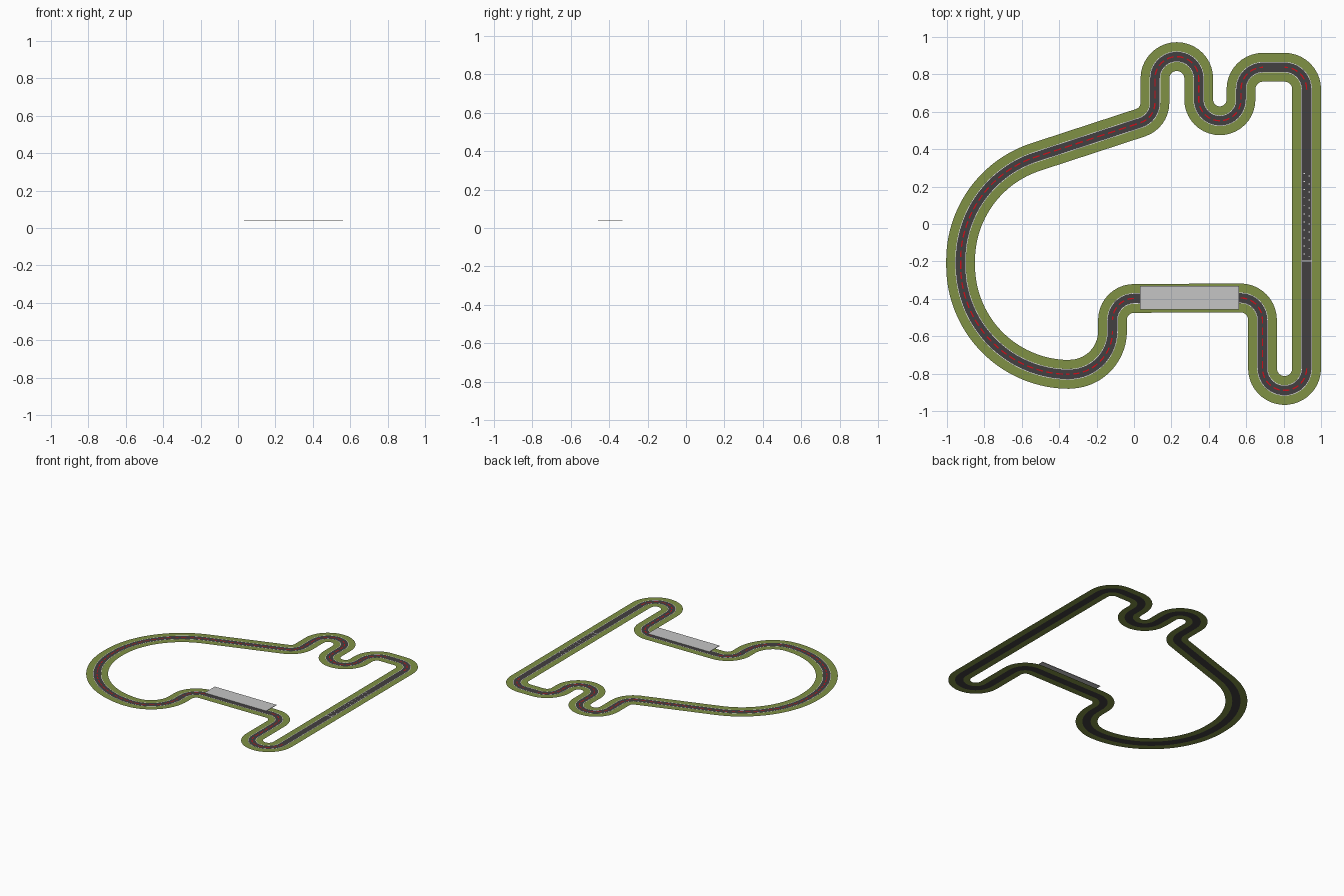
import bpy, math
from mathutils import Vector

if "Cube" in bpy.data.objects:
    bpy.data.objects.remove(bpy.data.objects["Cube"])


def material(name, rgb):
    m = bpy.data.materials.new(name)
    m.diffuse_color = (*rgb, 1)
    m.use_nodes = True
    m.node_tree.nodes["Principled BSDF"].inputs["Base Color"].default_value = m.diffuse_color
    return m


GRASS = material("grass_green", (0.215, 0.285, 0.06))
ASPHALT = material("asphalt_grey", (0.055, 0.05, 0.052))
WHITE = material("paint_white", (0.8, 0.8, 0.8))
RED = material("paint_red", (0.6, 0.005, 0.01))
ROOF = material("roof_grey", (0.56, 0.56, 0.56))

# Corners of the lap: centre x, y, radius, start and end angle,
# red line on the corner, red line on the straight after it
CORNERS = [
    (0.805, -0.772, 0.118, 0, -180, 1, 1),
    (0.569, -0.513, 0.118, 0, 90, 1, 0),
    (0.0, -0.513, 0.115, 90, 180, 1, 0),
    (-0.345, -0.573, 0.23, 0, -90, 1, 1),
    (-0.345, -0.222, 0.582, -90, -180, 1, 1),
    (-0.345, -0.195, 0.582, 180, 108, 1, 1),
    (0.0, 0.648, 0.112, -72, 0, 1, 1),
    (0.229, 0.778, 0.117, 180, 0, 1, 1),
    (0.459, 0.665, 0.113, 180, 360, 1, 1),
    (0.690, 0.720, 0.118, 180, 90, 1, 0),
    (0.805, 0.720, 0.118, 90, 0, 1, 0),
]


def build_path():
    """Return a closed list of (point, left normal, red flag)."""
    path = []
    for i, (cx, cy, r, a0, a1, red, red_after) in enumerate(CORNERS):
        n = max(6, round(abs(math.radians(a1 - a0)) * r / 0.018))
        side = -1 if a1 > a0 else 1
        for k in range(n + 1):
            a = math.radians(a0 + (a1 - a0) * k / n)
            d = Vector((math.cos(a), math.sin(a)))
            path.append((Vector((cx, cy)) + d * r, d * side, red if k < n else red_after))
        # straight to the next corner
        nx, ny, nr, na = CORNERS[(i + 1) % len(CORNERS)][:4]
        na = math.radians(na)
        start, normal, _ = path[-1]
        end = Vector((nx + nr * math.cos(na), ny + nr * math.sin(na)))
        m = max(1, round((end - start).length / 0.02))
        for k in range(1, m):
            path.append((start.lerp(end, k / m), normal, red_after))
    return path


PATH = build_path()


def mesh_object(name, verts, faces, mat):
    me = bpy.data.meshes.new(name)
    me.from_pydata(verts, [], faces)
    me.materials.append(mat)
    ob = bpy.data.objects.new(name, me)
    bpy.context.collection.objects.link(ob)
    return ob


def ribbon(name, right, left, z, mat, keep=lambda i, red: True):
    """Flat strip along the lap between two sideways offsets."""
    verts, faces, n = [], [], len(PATH)
    for p, nor, _ in PATH:
        for off in (right, left):
            q = p + nor * off
            verts.append((q.x, q.y, z))
    for i, (_, _, red) in enumerate(PATH):
        if keep(i, red):
            j = (i + 1) % n
            faces.append((2 * i, 2 * j, 2 * j + 1, 2 * i + 1))
    return mesh_object(name, verts, faces, mat)


def plates(name, rects, z, mat):
    """Flat rectangles given as x0, x1, y0, y1."""
    verts, faces = [], []
    for x0, x1, y0, y1 in rects:
        b = len(verts)
        verts += [(x0, y0, z), (x1, y0, z), (x1, y1, z), (x0, y1, z)]
        faces.append((b, b + 1, b + 2, b + 3))
    return mesh_object(name, verts, faces, mat)


# Track surface and verges
ribbon("road", -0.029, 0.029, 0, ASPHALT)
ribbon("left_verge", 0.029, 0.077, 0, GRASS)
ribbon("right_verge", -0.077, -0.029, 0, GRASS)

# Painted lines
ribbon("left_edge_line", 0.0255, 0.0285, 0.001, WHITE)
ribbon("right_edge_line", -0.0285, -0.0255, 0.001, WHITE)
ribbon("red_centre_dashes", -0.0035, 0.0035, 0.001, RED,
       lambda i, red: red and i % 3 != 2)

# Start line and staggered grid slots on the long straight
marks = [(0.897, 0.949, -0.200, -0.195)]
for k in range(11):
    y = -0.175 + k * 0.043
    marks.append((0.933, 0.941, y, y + 0.005))
    marks.append((0.907, 0.915, y + 0.012, y + 0.017))
plates("start_line_and_grid", marks, 0.001, WHITE)

# Thin roof over the lower straight
roof = plates("roof", [(0.032, 0.562, -0.457, -0.331)], 0.039, ROOF)
thick = roof.modifiers.new("thickness", "SOLIDIFY")
thick.thickness = 0.004
thick.offset = 1
